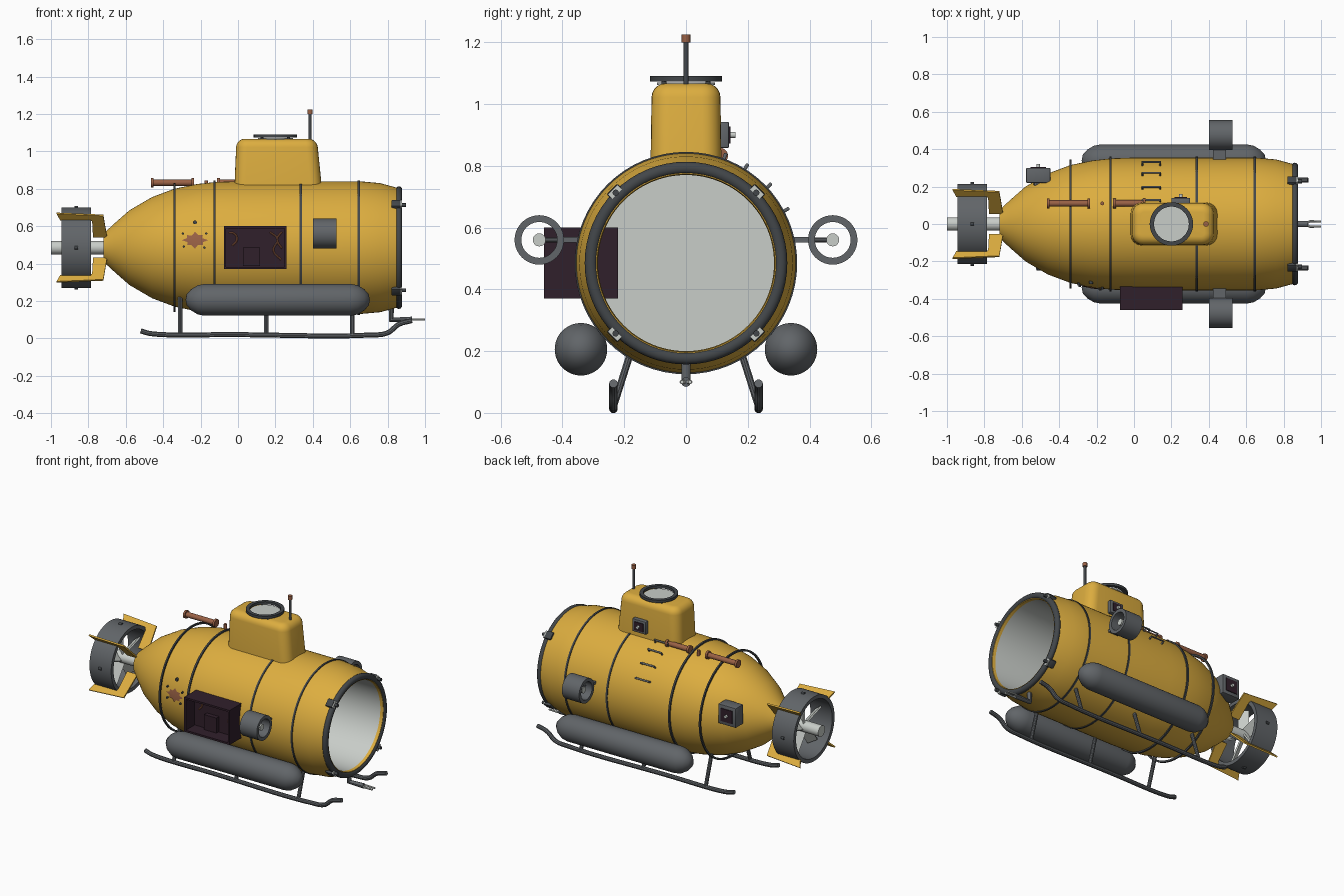
import bpy, bmesh, math
from mathutils import Vector, Matrix

if "Cube" in bpy.data.objects:
    bpy.data.objects.remove(bpy.data.objects["Cube"], do_unlink=True)
scene = bpy.context.scene
parts = []
CZ = 0.485  # height of the hull axis


def material(name, rgb):
    m = bpy.data.materials.new(name)
    m.use_nodes = True
    m.diffuse_color = (*rgb, 1)
    m.node_tree.nodes["Principled BSDF"].inputs["Base Color"].default_value = (*rgb, 1)
    return m


YELLOW = material("yellow_paint", (0.72, 0.42, 0.05))
GREY = material("grey_metal", (0.12, 0.13, 0.14))
DARK = material("dark_metal", (0.055, 0.062, 0.068))
PALE = material("pale_metal", (0.58, 0.61, 0.58))
COPPER = material("copper", (0.32, 0.12, 0.06))
PURPLE = material("dark_purple", (0.03, 0.014, 0.024))


def add(name, bm, *mats):
    me = bpy.data.meshes.new(name)
    bmesh.ops.recalc_face_normals(bm, faces=bm.faces)
    bm.to_mesh(me)
    bm.free()
    ob = bpy.data.objects.new(name, me)
    for m in mats:
        me.materials.append(m)
    scene.collection.objects.link(ob)
    parts.append(ob)
    return ob


def lathe(name, profile, mats, at=(0, 0, CZ), axis="x", ring=False, steps=64, inner=()):
    """Spin (along, radius) points about an axis; inner lists segments in the second colour."""
    bm = bmesh.new()
    rows = []
    for a, r in profile:
        row = []
        for i in range(steps):
            t = 2 * math.pi * i / steps
            c, s = r * math.cos(t), r * math.sin(t)
            p = {"x": (a, c, s), "y": (s, a, c), "z": (c, s, a)}[axis]
            row.append(bm.verts.new(Vector(p) + Vector(at)))
        rows.append(row)
    n = len(rows)
    for k in range(n if ring else n - 1):
        lo, hi = rows[k], rows[(k + 1) % n]
        for i in range(steps):
            j = (i + 1) % steps
            f = bm.faces.new((lo[i], lo[j], hi[j], hi[i]))
            f.material_index = int(k in inner)
    bmesh.ops.remove_doubles(bm, verts=bm.verts, dist=1e-5)
    return add(name, bm, *mats)


def rod(name, at, length, r, mat, axis="x", steps=20):
    h = length / 2
    return lathe(name, [(-h, 0), (-h, r), (h, r), (h, 0)], [mat], at, axis, steps=steps)


def band(name, x0, x1, r0, r1, mat, at=(0, 0, CZ), axis="x", steps=64):
    return lathe(name, [(x0, r0), (x0, r1), (x1, r1), (x1, r0)], [mat], at, axis, True, steps)


def box(name, at, size, mat, turn=Matrix(), bevel=0.0):
    bm = bmesh.new()
    bmesh.ops.create_cube(bm, size=1)
    bmesh.ops.scale(bm, vec=size, verts=bm.verts)
    if bevel:
        bmesh.ops.bevel(bm, geom=bm.edges[:], offset=bevel, segments=2, affect="EDGES", profile=0.5)
    bmesh.ops.transform(bm, matrix=turn @ Matrix.Translation(at), verts=bm.verts)
    return add(name, bm, mat)


def tube(name, points, r, mat, smooth=False):
    cu = bpy.data.curves.new(name, "CURVE")
    cu.dimensions, cu.bevel_depth, cu.bevel_resolution, cu.use_fill_caps = "3D", r, 3, True
    sp = cu.splines.new("BEZIER" if smooth else "POLY")
    pts = sp.bezier_points if smooth else sp.points
    pts.add(len(points) - 1)
    for q, p in zip(pts, points):
        if smooth:
            q.co, q.handle_left_type, q.handle_right_type = p, "AUTO", "AUTO"
        else:
            q.co = (*p, 1)
    tmp = bpy.data.objects.new(name + "_path", cu)
    scene.collection.objects.link(tmp)
    me = bpy.data.meshes.new_from_object(tmp.evaluated_get(bpy.context.evaluated_depsgraph_get()))
    bpy.data.objects.remove(tmp, do_unlink=True)
    me.materials.clear()
    me.materials.append(mat)
    ob = bpy.data.objects.new(name, me)
    scene.collection.objects.link(ob)
    parts.append(ob)


def spin(deg):
    """Rotation about the hull axis."""
    c = Vector((0, 0, CZ))
    return Matrix.Translation(c) @ Matrix.Rotation(math.radians(deg), 4, "X")


# Hull: outer skin, open bow, pale cabin inside
OUTER = [(-0.72, 0.075), (-0.66, 0.13), (-0.58, 0.20), (-0.46, 0.27), (-0.34, 0.315),
         (-0.22, 0.34), (-0.12, 0.351), (0, 0.355), (0.65, 0.355), (0.76, 0.345), (0.87, 0.315)]
lathe("hull", [(-0.72, 0)] + OUTER + [(0.87, 0.288), (0.85, 0.285), (0.1, 0.285), (0.1, 0)],
      [YELLOW, PALE], steps=96, inner=(13, 14))
for i, x in enumerate((-0.125, 0.335, 0.645)):
    band(f"hull_strap_{i}", x - 0.006, x + 0.006, 0.34, 0.36, DARK)
band("loose_hoop", -0.345, -0.335, 0.333, 0.345, DARK)
lathe("bow_ring", [(0.86 + 0.018 * math.cos(k * math.pi / 6), 0.308 + 0.02 * math.sin(k * math.pi / 6))
                   for k in range(12)], [DARK], ring=True)
for i in range(4):
    turn = spin(45 + 90 * i)
    box(f"ring_clip_{i}", (0.845, 0, 0.322), (0.05, 0.05, 0.035), DARK, turn, 0.006)
    box(f"clip_cap_{i}", (0.873, 0, 0.326), (0.008, 0.045, 0.02), PALE, turn)
    rod(f"clip_bolt_{i}", turn @ Vector((0.885, 0, 0.322)), 0.025, 0.01, DARK)

# Conning tower: tapered box with rounded corners
bm = bmesh.new()
bmesh.ops.create_cube(bm, size=1)
for v in bm.verts:
    top = v.co.z > 0
    v.co = (0.207 + v.co.x * 0.43 if top else 0.215 + v.co.x * 0.47, v.co.y * (0.222 if top else 0.23),
            1.067 if top else 0.79)
upright = [e for e in bm.edges if abs(e.verts[0].co.z - e.verts[1].co.z) > 0.1]
bmesh.ops.bevel(bm, geom=upright, offset=0.06, segments=6, affect="EDGES", profile=0.5)
rim = [e for e in bm.edges if all(v.co.z > 1.06 for v in e.verts)]
bmesh.ops.bevel(bm, geom=rim, offset=0.045, segments=5, affect="EDGES", profile=0.5)
add("conning_tower", bm, YELLOW)
band("hatch_ring", 1.073, 1.09, 0.093, 0.116, DARK, (0.2, 0, 0), "z")
rod("hatch_window", (0.2, 0, 1.066), 0.008, 0.094, PALE, "z", 48)
for i in range(4):
    t = math.pi * (0.25 + i / 2)
    rod(f"hatch_post_{i}", (0.2 + 0.1 * math.cos(t), 0.1 * math.sin(t), 1.065), 0.03, 0.008, DARK, "z")
rod("antenna", (0.385, 0, 1.13), 0.16, 0.008, DARK, "z")
rod("antenna_tip", (0.385, 0, 1.212), 0.025, 0.014, COPPER, "z")

# Instrument boxes on the left side
for name, x, y, z, w, h, d in (("tower_box", 0.25, 0.122, 0.9, 0.1, 0.085, 0.035),
                               ("stern_box", -0.512, 0.26, 0.57, 0.13, 0.13, 0.08)):
    box(name, (x, y, z), (w, d, h), GREY, bevel=0.005)
    box(name + "_screen", (x, y + d / 2 + 0.002, z), (w * 0.65, 0.006, h * 0.65), PURPLE)
    rod(name + "_knob", (x, y + d / 2 + 0.01, z), 0.02, 0.01, PALE, "y")
tube("stern_box_bracket", [(-0.512, 0.15, 0.57), (-0.512, 0.25, 0.57)], 0.025, GREY)

# Deck pipes with end flanges
for i, (x0, x1) in enumerate(((-0.465, -0.235), (-0.11, 0.06))):
    rod(f"deck_pipe_{i}", ((x0 + x1) / 2, 0.11, 0.832), x1 - x0, 0.017, COPPER)
    for j, x in enumerate((x0 + 0.006, x1 - 0.006)):
        rod(f"pipe_flange_{i}_{j}", (x, 0.11, 0.832), 0.014, 0.026, COPPER)
rod("deck_bolt", (-0.17, 0.11, 0.825), 0.04, 0.01, COPPER, "z")

# Ladder rungs climbing the left side
for i, deg in enumerate((28, 43, 58, 70)):
    t = math.radians(deg)
    out = [Vector((0, r * math.cos(t), CZ + r * math.sin(t))) for r in (0.345, 0.375)]
    dx = [Vector((x, 0, 0)) for x in (0.045, 0.14)]
    tube(f"ladder_rung_{i}", [out[0] + dx[0], out[1] + dx[0], out[1] + dx[1], out[0] + dx[1]], 0.006, GREY)

# Stern: duct, fins, propeller
band("propeller_duct", -0.945, -0.785, 0.19, 0.215, GREY)
rod("propeller_shaft", (-0.85, 0, CZ), 0.3, 0.036, PALE, steps=32)
for i in range(5):
    pitch = Matrix.Translation((-0.86, 0, 0.1)) @ Matrix.Rotation(math.radians(50), 4, "Z")
    box(f"propeller_blade_{i}", (0, 0, 0), (0.01, 0.065, 0.15), PALE, spin(72 * i) @ pitch)
FIN = [(-0.97, 0.26), (-0.72, 0.245), (-0.70, 0.08), (-0.775, 0.08), (-0.78, 0.205), (-0.95, 0.21)]
for i in range(4):
    bm = bmesh.new()
    face = bm.faces.new([bm.verts.new((x, -0.005, r)) for x, r in FIN])
    new = bmesh.ops.extrude_face_region(bm, geom=[face])["geom"]
    bmesh.ops.translate(bm, vec=(0, 0.01, 0), verts=[g for g in new if isinstance(g, bmesh.types.BMVert)])
    bmesh.ops.transform(bm, matrix=spin(45 + 90 * i), verts=bm.verts)
    add(f"stern_fin_{i}", bm, YELLOW)
    rod(f"duct_bolt_{i}", spin(90 * i) @ Vector((-0.865, 0, 0.215)), 0.02, 0.009, DARK)

# Paired parts: side thrusters, pontoons, skids
CAP = [(0, 0), (0.006, 0.03), (0.03, 0.057), (0.065, 0.078), (0.1, 0.085)]
for side, s in (("left", 1), ("right", -1)):
    hub = (0, s * 0.475, 0.56)
    band(side + "_thruster", 0.4, 0.527, 0.058, 0.08, GREY, hub, steps=40)
    rod(side + "_thruster_hub", (0.465, *hub[1:]), 0.09, 0.021, PALE)
    tube(side + "_thruster_rod", [(0.455, s * 0.33, 0.56), (0.455, s * 0.47, 0.56)], 0.009, GREY)
    box(side + "_thruster_strut", (0.457, s * 0.37, 0.56), (0.07, 0.075, 0.018), GREY)
    lathe(side + "_pontoon", [(-0.28 + a, r) for a, r in CAP] + [(0.705 - a, r) for a, r in CAP[::-1]],
          [GREY], (0, s * 0.34, 0.206), steps=40)
    y = s * 0.235
    tube(side + "_skid", [(-0.52, y, 0.04), (-0.47, y, 0.026), (0, y, 0.02), (0.7, y, 0.018),
                          (0.8, y, 0.03), (0.86, y, 0.075), (0.93, y, 0.095)], 0.014, GREY, True)
    for i, x in enumerate((-0.31, 0.15, 0.61)):
        tube(f"{side}_skid_leg_{i}", [(x, y, 0.02), (x, s * 0.165, 0.24)], 0.012, GREY)

# Bow gripper arm
tube("gripper_arm", [(0.82, 0, 0.19), (0.82, 0, 0.1), (0.93, 0, 0.1)], 0.016, GREY)
for i, s in enumerate((1, -1)):
    tube(f"gripper_finger_{i}", [(0.92, 0, 0.1), (0.94, s * 0.015, 0.1), (1.0, s * 0.013, 0.1)], 0.006, PALE)

# Open specimen crate on the right side
box("crate_back", (0.0925, -0.36, 0.485), (0.335, 0.012, 0.23), PURPLE)
for i, z in enumerate((0.376, 0.594)):
    box(f"crate_shelf_{i}", (0.0925, -0.34, z), (0.335, 0.24, 0.012), PURPLE)
for i, x in enumerate((-0.069, 0.254)):
    box(f"crate_side_{i}", (x, -0.34, 0.485), (0.012, 0.24, 0.23), PURPLE)
box("crate_inner_block", (0.072, -0.375, 0.436), (0.09, 0.04, 0.1), PURPLE)
tube("crate_hook_0", [(-0.05, -0.372, 0.565), (-0.02, -0.372, 0.56), (-0.005, -0.372, 0.53),
                      (-0.03, -0.372, 0.495)], 0.005, COPPER, True)
tube("crate_hook_1", [(0.17, -0.372, 0.57), (0.21, -0.372, 0.53), (0.19, -0.372, 0.47), (0.23, -0.372, 0.42)],
     0.005, COPPER, True)
tube("crate_hook_2", [(0.235, -0.372, 0.57), (0.21, -0.372, 0.53), (0.235, -0.372, 0.48)], 0.005, COPPER, True)


# Rust patch hugging the right side of the hull
def on_hull(x, z, lift):
    for (x0, r0), (x1, r1) in zip(OUTER, OUTER[1:]):
        if x0 <= x <= x1:
            r = r0 + (r1 - r0) * (x - x0) / (x1 - x0) + lift
            return Vector((x, -math.sqrt(r * r - (z - CZ) ** 2), z))


bm = bmesh.new()
mid = bm.verts.new(on_hull(-0.23, 0.525, 0.008))
edge = []
for k in range(16):
    t, w = k * math.pi / 8, (1.0, 0.6, 0.85, 0.65)[k % 4]
    edge.append(bm.verts.new(on_hull(-0.23 + 0.07 * w * math.cos(t), 0.525 + 0.045 * w * math.sin(t), 0.006)))
for k in range(16):
    bm.faces.new((mid, edge[k], edge[(k + 1) % 16]))
add("rust_patch", bm, COPPER)
for i, (x, z) in enumerate(((-0.23, 0.62), (-0.295, 0.56), (-0.17, 0.56), (-0.29, 0.49), (-0.18, 0.485))):
    rod(f"hull_rivet_{i}", on_hull(x, z, 0.002), 0.02, 0.01 if i == 0 else 0.006, DARK, "y")

# Smooth shading with sharp edges kept
bpy.ops.object.select_all(action="DESELECT")
for ob in parts:
    ob.select_set(True)
bpy.context.view_layer.objects.active = parts[0]
bpy.ops.object.shade_smooth_by_angle(angle=math.radians(35))
